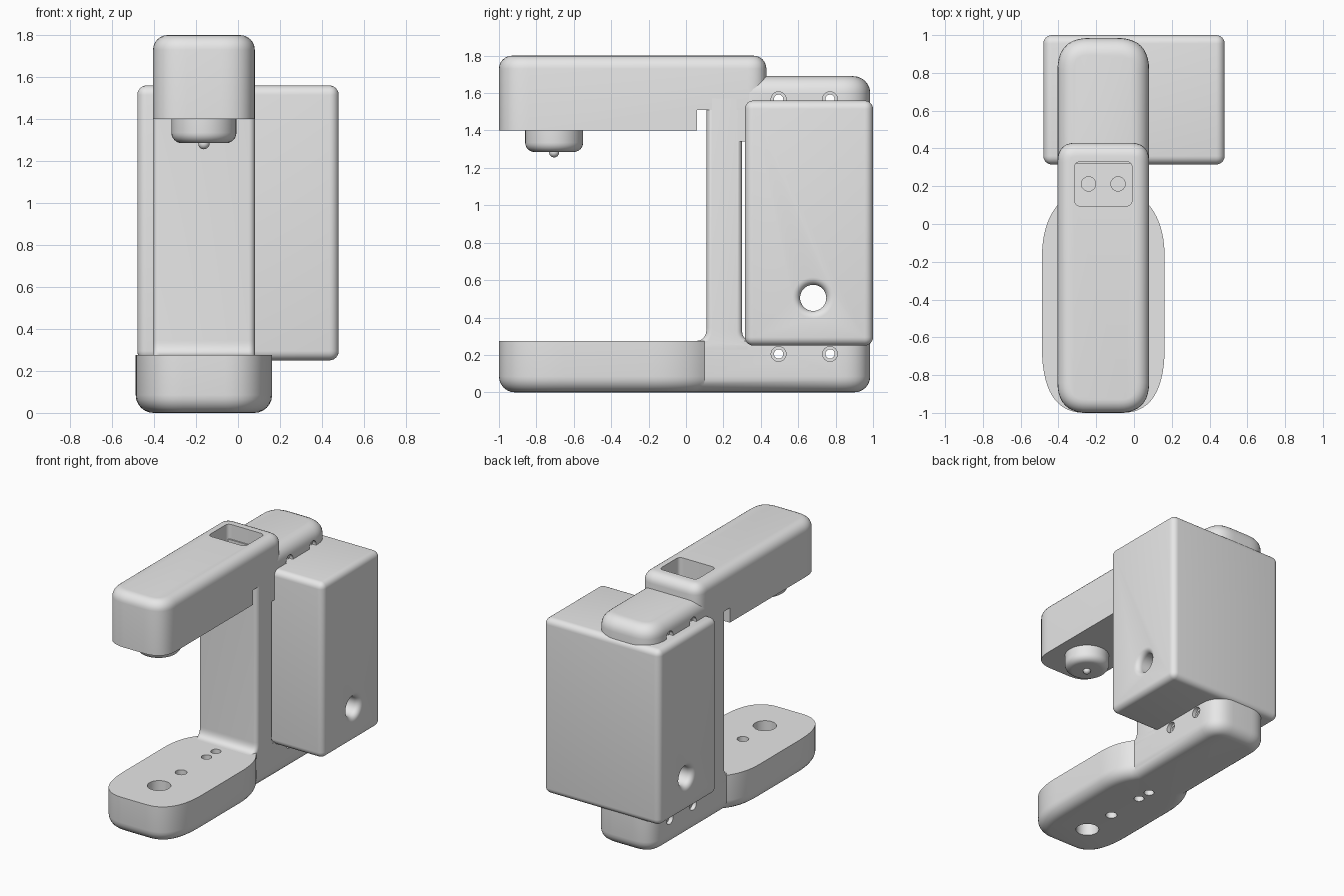
import bpy, bmesh
from math import sin, cos, pi, radians
from mathutils import Matrix, Vector

old = bpy.data.objects.get("Cube")
if old:
    bpy.data.objects.remove(old, do_unlink=True)

grey = bpy.data.materials.new("light_grey")
grey.use_nodes = True
grey.diffuse_color = (0.8, 0.8, 0.8, 1)
grey.node_tree.nodes["Principled BSDF"].inputs["Base Color"].default_value = (0.8, 0.8, 0.8, 1)

CX = -0.1625      # centre line of the frame
HALF = 0.2425     # half width of the frame


def make(name, bm):
    bmesh.ops.recalc_face_normals(bm, faces=bm.faces)
    mesh = bpy.data.meshes.new(name)
    bm.to_mesh(mesh)
    bm.free()
    mesh.materials.append(grey)
    obj = bpy.data.objects.new(name, mesh)
    bpy.context.collection.objects.link(obj)
    return obj


def bend(a, c, b, steps=10):
    """Curved corner from a to b, pulled towards c."""
    a, c, b = Vector(a), Vector(c), Vector(b)
    ts = [i / steps for i in range(steps + 1)]
    return [a * (1 - t) ** 2 + c * 2 * t * (1 - t) + b * t * t for t in ts]


def mirrored(half):
    """Closed outline from its +x half, front to back."""
    right = [(CX + p[0], p[1]) for p in half]
    left = [(CX - p[0], p[1]) for p in reversed(half)]
    return right + left


def rounded_plan(w, y0, y1, front, back):
    return mirrored(bend((w - front, y0), (w, y0), (w, y0 + front))
                    + bend((w, y1 - back), (w, y1), (w - back, y1)))


def prism(name, outline, low, high, rims, radius, axis="Z"):
    """Extrude an outline and round the chosen end rims."""
    bm = bmesh.new()
    base = bm.faces.new([bm.verts.new((p[0], p[1], low)) for p in outline])
    ext = bmesh.ops.extrude_face_region(bm, geom=[base], use_keep_orig=True)
    top = [v for v in ext["geom"] if isinstance(v, bmesh.types.BMVert)]
    bmesh.ops.translate(bm, verts=top, vec=(0, 0, high - low))
    edges = [e for e in bm.edges for h in rims
             if all(abs(v.co.z - h) < 1e-5 for v in e.verts)]
    if edges:
        bmesh.ops.bevel(bm, geom=edges, offset=radius, segments=6, profile=0.5,
                        affect="EDGES", clamp_overlap=False)
    if axis == "X":   # outline is (y, z), extruded along x
        for v in bm.verts:
            v.co = (v.co.z, v.co.x, v.co.y)
    return make(name, bm)


def block(name, lo, hi, radius=0):
    bm = bmesh.new()
    bmesh.ops.create_cube(bm, size=1)
    lo, hi = Vector(lo), Vector(hi)
    for v in bm.verts:
        v.co = [l + (h - l) * (c + 0.5) for l, h, c in zip(lo, hi, v.co)]
    if radius:
        bmesh.ops.bevel(bm, geom=bm.edges[:], offset=radius, segments=6,
                        profile=0.5, affect="EDGES")
    return make(name, bm)


def lathe(name, profile, loc, axis="Z", sides=40):
    """Solid of revolution from (radius, height) pairs."""
    bm = bmesh.new()
    rings = [[bm.verts.new((r * cos(2 * pi * i / sides), r * sin(2 * pi * i / sides), h))
              for i in range(sides)] for r, h in profile]
    for a, b in zip(rings, rings[1:]):
        for i in range(sides):
            j = (i + 1) % sides
            bm.faces.new((a[i], a[j], b[j], b[i]))
    bm.faces.new(rings[0])
    bm.faces.new(rings[-1])
    turn = Matrix.Rotation(pi / 2, 4, "Y") if axis == "X" else Matrix.Identity(4)
    bm.transform(Matrix.Translation(loc) @ turn)
    return make(name, bm)


def cut(obj, *cutters):
    bpy.context.view_layer.objects.active = obj
    for cutter in cutters:
        cutter.hide_render = True
        mod = obj.modifiers.new("cut", "BOOLEAN")
        mod.operation, mod.solver, mod.object = "DIFFERENCE", "EXACT", cutter
        bpy.ops.object.modifier_apply(modifier=mod.name)
        bpy.data.objects.remove(cutter, do_unlink=True)


def screw_holes(obj, z):
    """Two counterbored cross holes through the frame."""
    step = HALF - 0.03
    prof = [(0.04, -0.4), (0.04, -step), (0.025, -step),
            (0.025, step), (0.04, step), (0.04, 0.4)]
    for y in (0.495, 0.77):
        cut(obj, lathe("screw_cutter", prof, (CX, y, z), "X", 24))


# Foot: wide rounded front narrowing to the frame width at the back
plan = (bend((0.1, -1), (0.325, -1), (0.325, -0.65), 14)
        + bend((0.325, -0.18), (0.325, 0), (HALF, 0.1))
        + bend((HALF, 0.825), (HALF, 0.985), (HALF - 0.16, 0.985)))
foot = prism("foot", mirrored(plan), 0, 0.275, [0], 0.085)
for y, r in ((-0.7, 0.08), (-0.44, 0.04), (-0.14, 0.035), (-0.03, 0.035)):
    cut(foot, lathe("foot_cutter", [(r, -0.1), (r, 0.5)], (CX, y, 0), sides=28))
screw_holes(foot, 0.205)

# Column flaring into the foot
side = ([(0.05, 0.2)] + bend((0.05, 0.275), (0.11, 0.275), (0.11, 0.345))
        + [(0.11, 1.6), (0.3, 1.6)]
        + bend((0.3, 0.33), (0.3, 0.275), (0.36, 0.275)) + [(0.36, 0.2)])
ends = [CX - HALF, CX + HALF]
column = prism("column", side, *ends, ends, 0.03, "X")

# Arm with stepped underside, top pocket and two button holes
arm = prism("arm", rounded_plan(HALF, -1, 0.43, 0.16, 0.1), 1.4, 1.8, [1.8], 0.07)
cut(arm, block("notch_cutter", (-1, 0.06, 1.2), (1, 0.6, 1.51)),
    prism("pocket_cutter", rounded_plan(0.1525, 0.095, 0.33, 0.035, 0.035), 1.64, 1.9, [], 0))
for x in (CX - 0.078, CX + 0.078):
    cut(arm, lathe("button_cutter", [(0.038, 1.55), (0.038, 1.7)], (x, 0.212, 0), sides=24))
tab = block("column_tab", (ends[0], 0.275, 1.34), (ends[1], 0.33, 1.53))

# Rear cap over the housing
cap = prism("rear_cap", rounded_plan(HALF, 0.32, 0.985, 0.02, 0.17), 1.5, 1.69, [], 0)
bm = bmesh.new()
bm.from_mesh(cap.data)
rim = [e for e in bm.edges if all(v.co.z > 1.68 and v.co.y > 0.33 for v in e.verts)]
bmesh.ops.bevel(bm, geom=rim, offset=0.09, segments=6, profile=0.5,
                affect="EDGES", clamp_overlap=False)
bm.to_mesh(cap.data)
bm.free()
screw_holes(cap, 1.567)

# Housing with a flared cross hole
housing = block("housing", (-0.48, 0.315, 0.25), (0.48, 1.0, 1.56), 0.045)
flare = [(0.11 - 0.04 * cos(a), 0.44 + 0.04 * sin(a))
         for a in (radians(15 * i) for i in range(7))] + [(0.11, 0.6)]
cut(housing, lathe("cable_cutter", [(r, -h) for r, h in reversed(flare)] + flare,
                   (0, 0.68, 0.505), "X"))

# Round head under the arm with a small ball tip
curve = [(0.155 - 0.05 + 0.05 * sin(a), 1.335 - 0.05 * cos(a))
         for a in (radians(15 * i) for i in range(7))]
head = lathe("head", curve + [(0.155, 1.42)], (CX, -0.705, 0))
bm = bmesh.new()
bmesh.ops.create_uvsphere(bm, u_segments=20, v_segments=12, radius=0.027,
                          matrix=Matrix.Translation((CX, -0.705, 1.283)))
tip = make("ball_tip", bm)

# Smooth rounded surfaces, keep crisp edges
for obj in (foot, column, arm, tab, cap, housing, head, tip):
    bpy.ops.object.select_all(action="DESELECT")
    obj.select_set(True)
    bpy.context.view_layer.objects.active = obj
    bpy.ops.object.shade_smooth_by_angle(angle=radians(30))
